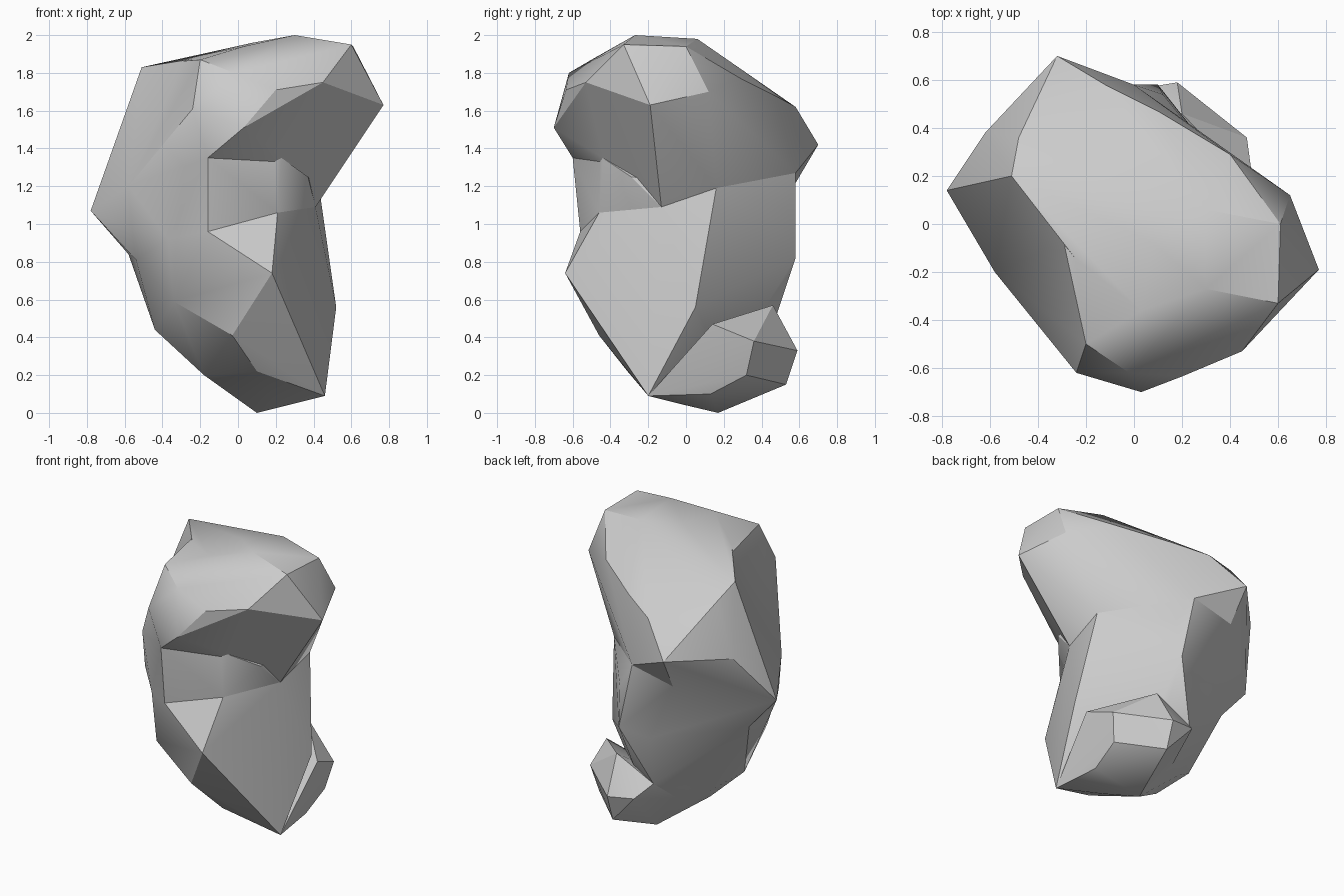
import bpy
import bmesh

if "Cube" in bpy.data.objects:
    bpy.data.objects.remove(bpy.data.objects["Cube"], do_unlink=True)

# One plain stone colour
stone = bpy.data.materials.new("stone_grey")
stone.use_nodes = True
stone.diffuse_color = (0.6, 0.6, 0.6, 1)
stone.node_tree.nodes["Principled BSDF"].inputs["Base Color"].default_value = (0.6, 0.6, 0.6, 1)


def chunk(name, corners):
    """A faceted stone mass: the convex hull around its corners."""
    bm = bmesh.new()
    for co in corners:
        bm.verts.new(co)
    hull = bmesh.ops.convex_hull(bm, input=bm.verts[:])
    loose = {v for v in hull["geom_interior"] + hull["geom_unused"]
             if isinstance(v, bmesh.types.BMVert)}
    bmesh.ops.delete(bm, geom=list(loose), context="VERTS")
    bmesh.ops.recalc_face_normals(bm, faces=bm.faces[:])
    mesh = bpy.data.meshes.new(name)
    bm.to_mesh(mesh)
    bm.free()
    mesh.materials.append(stone)
    obj = bpy.data.objects.new(name, mesh)
    bpy.context.collection.objects.link(obj)
    return obj


# Corners shared by neighbouring masses
crown = [(.60, -.33, 1.95), (.61, 0, 1.94), (.65, .12, 1.70), (.30, -.27, 2.0),
         (.30, .06, 1.98), (.03, -.36, 1.94), (.08, -.08, 1.96),
         (-.20, -.20, 1.88), (-.32, .05, 1.86)]
brow = [(-.16, -.60, 1.35), (.23, -.44, 1.35)]
ledge = [(-.16, -.56, .96), (.21, -.46, 1.06), (-.37, -.40, .92)]
waist = [(.41, -.13, 1.09), (.43, .16, 1.19)]
left_point = [(-.78, .14, 1.07)]
cheek = [(-.58, -.20, 1.20)]
back_edge = [(-.62, .38, 1.40), (-.30, .57, 1.20), (0, .58, 1.27)]
back_dip = [(.12, .54, 1.08), (.10, .58, .82), (-.08, .50, .76),
            (-.58, .15, .84), (-.54, -.14, .81)]
heel = [(-.07, .45, .43), (.46, -.20, .09), (.10, .17, 0),
        (-.18, 0, .20), (.25, 0, .04)]

# Overhanging front of the top
boulder = chunk("boulder", crown + brow + waist + cheek + [
    (.77, -.19, 1.63), (.45, -.53, 1.75), (.20, -.635, 1.71), (-.02, -.62, 1.80),
    (-.20, -.50, 1.87), (-.24, -.62, 1.61), (.03, -.70, 1.51)])

# Left and back of the top, meeting the front along a shallow valley
shoulder = chunk("shoulder_rock", crown + waist + cheek + left_point + back_edge + [
    (-.51, .20, 1.83), (-.48, .36, 1.74), (-.32, .70, 1.42), (-.12, .58, 1.62),
    (.10, .47, 1.68), (.40, .29, 1.77)])

# Narrower middle
neck = chunk("middle_rock", brow + ledge + waist + cheek + left_point + back_edge
             + back_dip + [(.37, -.29, 1.25), (-.56, -.20, .97)])

# Tapering lower body
body = chunk("lower_rock", ledge + waist + back_dip + heel + [
    (.18, -.64, .74), (.52, .05, .56), (-.03, -.46, .41), (.10, -.31, .22),
    (-.44, 0, .44), (-.25, .13, .30), (-.46, -.05, .62), (-.34, -.39, .59)])

# Foot jutting out at the back
foot = chunk("foot_rock", heel + [
    (.47, .36, .38), (.18, .59, .33), (0, .56, .35), (.20, .46, .57),
    (.18, .53, .15), (.42, .13, .10), (.43, .32, .20), (.50, .14, .47)])

# Fuse the masses into one boulder
bpy.context.view_layer.objects.active = boulder
boulder.select_set(True)
for other in (shoulder, neck, body, foot):
    mod = boulder.modifiers.new("fuse", "BOOLEAN")
    mod.operation = "UNION"
    mod.solver = "EXACT"
    mod.object = other
    bpy.ops.object.modifier_apply(modifier=mod.name)
    bpy.data.objects.remove(other, do_unlink=True)

bpy.ops.object.shade_smooth_by_angle(angle=0.45)
